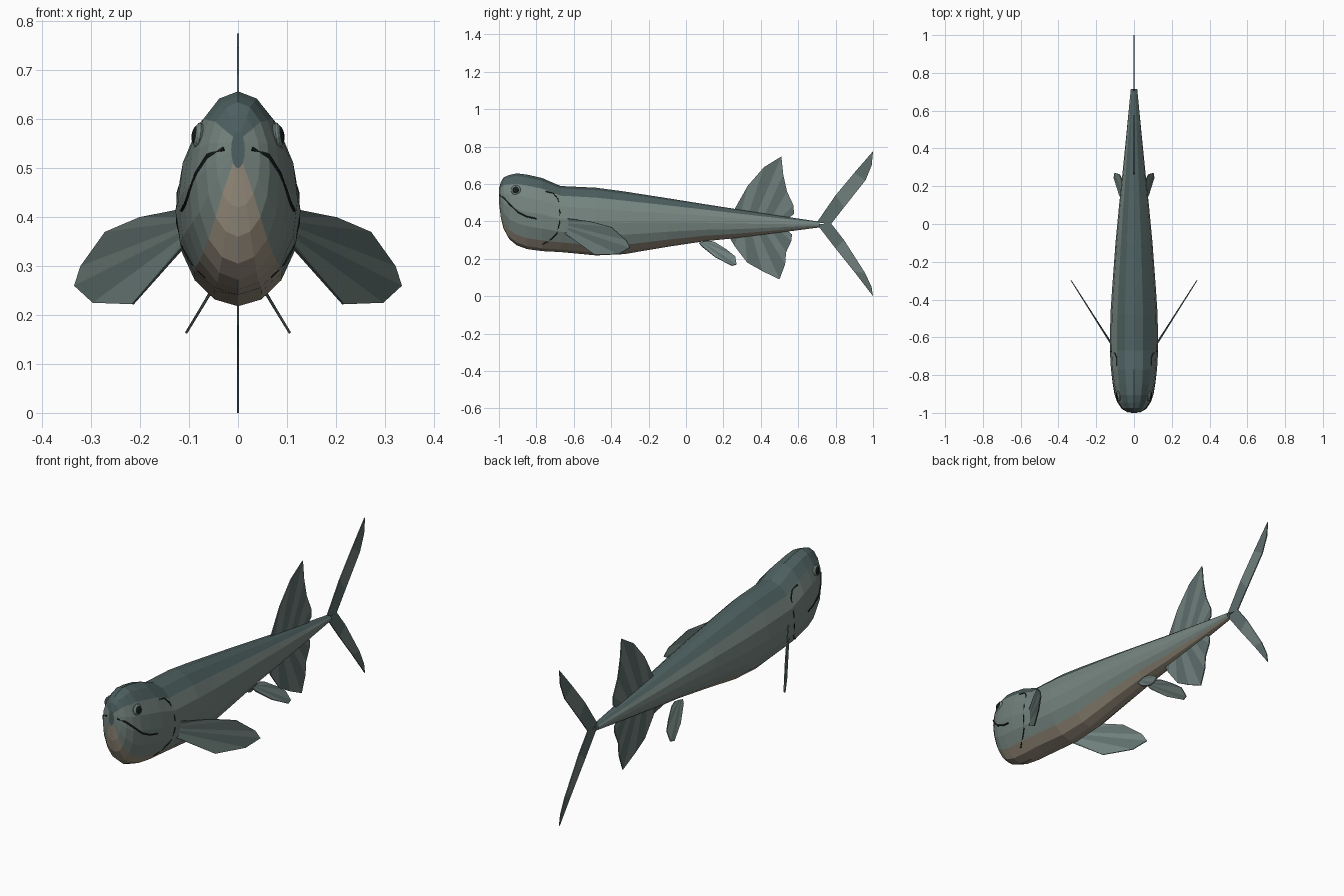
import bpy, bmesh, math
from mathutils import Vector
from mathutils.bvhtree import BVHTree

if "Cube" in bpy.data.objects:
    bpy.data.objects.remove(bpy.data.objects["Cube"])


def mat(name, r, g, b):
    m = bpy.data.materials.new(name)
    m.diffuse_color = (r, g, b, 1)
    m.use_nodes = True
    m.node_tree.nodes["Principled BSDF"].inputs["Base Color"].default_value = m.diffuse_color
    return m


BACK = mat("back", .075, .115, .115)
SIDE = mat("side", .18, .235, .215)
BELLY = mat("belly", .32, .275, .21)
FIN_A = mat("fin_dark", .11, .155, .148)
FIN_B = mat("fin_light", .16, .215, .2)
DARK = mat("dark", .008, .012, .012)


def add(name, bm, mats):
    me = bpy.data.meshes.new(name)
    bmesh.ops.recalc_face_normals(bm, faces=bm.faces)
    bm.to_mesh(me)
    bm.free()
    for m in mats:
        me.materials.append(m)
    ob = bpy.data.objects.new(name, me)
    bpy.context.collection.objects.link(ob)
    return ob


# body: elliptical rings (y, top, bottom, half width)
rings = [(-1, .575, .50, .014), (-.99, .61, .42, .045), (-.975, .635, .36, .065),
         (-.945, .648, .305, .085), (-.905, .657, .272, .1), (-.85, .65, .252, .111),
         (-.77, .632, .241, .122), (-.67, .589, .236, .128), (-.48, .58, .218, .125),
         (-.33, .56, .225, .115), (-.1, .524, .264, .098), (.1, .492, .294, .079),
         (.26, .467, .31, .062), (.5, .43, .34, .038), (.715, .398, .368, .017)]
N = 16
bm = bmesh.new()
loops = []
for y, t, b, w in rings:
    loops.append([bm.verts.new((w * math.sin(2 * math.pi * i / N), y,
                                (t + b) / 2 + (t - b) / 2 * math.cos(2 * math.pi * i / N)))
                  for i in range(N)])
for p, q in zip(loops, loops[1:]):
    for i in range(N):
        j = (i + 1) % N
        f = bm.faces.new((p[i], p[j], q[j], q[i]))
        k = min(i, N - 1 - i)
        f.material_index = 0 if k < 2 else 1 if k < 6 else 2
bm.faces.new(loops[0])
bm.faces.new(loops[-1])
bmesh.ops.recalc_face_normals(bm, faces=bm.faces)
tree = BVHTree.FromBMesh(bm)
add("body", bm, [BACK, SIDE, BELLY])


def on_skin(y, z):
    loc, nor, _, _ = tree.ray_cast(Vector((1, y, z)), Vector((-1, 0, 0)))
    return loc, nor


def flip(p, s):
    return Vector((p[0] * s, p[1], p[2]))


# fins: strips of ray panels between a root line and an outline
def strip(name, root, edge, thick=.005):
    bm = bmesh.new()
    a = [bm.verts.new(p) for p in root]
    b = [bm.verts.new(p) for p in edge]
    for i in range(len(a) - 1):
        f = bm.faces.new((a[i], a[i + 1], b[i + 1], b[i]))
        f.material_index = i % 2
    ob = add(name, bm, [FIN_A, FIN_B])
    m = ob.modifiers.new("thickness", 'SOLIDIFY')
    m.thickness = thick
    m.offset = 0


def fin(name, edge, a, b):
    n = len(edge) - 1
    a, b = Vector(a), Vector(b)
    strip(name, [a.lerp(b, i / n) for i in range(n + 1)], edge)


def mid(pts):
    return [(0, y, z) for y, z in pts]


fin("dorsal_fin", mid([(.265, .475), (.33, .59), (.417, .69), (.51, .747), (.52, .65),
                       (.54, .56), (.575, .485), (.577, .44)]), (0, .25, .445), (0, .54, .41))
fin("anal_fin", mid([(.235, .31), (.26, .267), (.327, .18), (.41, .133), (.50, .09),
                     (.53, .17), (.535, .235), (.563, .295), (.567, .33)]),
    (0, .24, .33), (0, .53, .36))
strip("tail_upper", mid([(.70, .395), (.80, .54), (.90, .66), (1, .775)]),
      mid([(.775, .385), (.845, .475), (.96, .62), (.993, .70)]))
strip("tail_lower", mid([(.70, .385), (.80, .255), (.90, .13), (1, 0)]),
      mid([(.775, .39), (.845, .30), (.957, .125), (.992, .05)]))

pectoral = [(.125, .415), (.20, .40), (.27, .37), (.32, .30), (.333, .26),
            (.295, .225), (.215, .222), (.115, .335)]
pelvic = [(.13, .295), (.16, .285), (.215, .25), (.263, .212), (.27, .17),
          (.245, .163), (.155, .21), (.08, .27)]


def curve(name, pts, r):
    cu = bpy.data.curves.new(name, 'CURVE')
    cu.dimensions = '3D'
    cu.bevel_depth = r
    cu.bevel_resolution = 0
    cu.use_fill_caps = True
    sp = cu.splines.new('POLY')
    sp.points.add(len(pts) - 1)
    for p, q in zip(sp.points, pts):
        p.co = (*q, 1)
    cu.materials.append(DARK)
    ob = bpy.data.objects.new(name, cu)
    bpy.context.collection.objects.link(ob)


def ball(name, loc, nor, r, flat, m):
    bm = bmesh.new()
    bmesh.ops.create_uvsphere(bm, u_segments=14, v_segments=8, radius=r)
    ob = add(name, bm, [m])
    ob.location = loc
    ob.rotation_euler = nor.to_track_quat('Z', 'Y').to_euler()
    ob.scale = (1, 1, flat)


mouth = [(-.995, .54), (-.975, .525), (-.94, .488), (-.9, .45), (-.85, .425), (-.8, .414)]
gill = [(-.765, .278), (-.72, .305), (-.69, .335), (-.677, .39), (-.675, .45),
        (-.685, .52), (-.71, .55), (-.75, .56)]

for s, side in ((1, "right"), (-1, "left")):
    # paired fins
    fin("pectoral_fin_" + side,
        [flip((x, -.64 + (x - .12) * 1.6, z), s) for x, z in pectoral],
        flip((.11, -.65, .41), s), flip((.105, -.65, .345), s))
    fin("pelvic_fin_" + side,
        [flip((.06 + (.24 - z) * .6, y, z), s) for y, z in pelvic],
        flip((.03, .11, .295), s), flip((.03, .07, .285), s))
    # mouth and gill lines laid on the skin
    for name, pts, r in (("mouth_", mouth, .0045), ("gill_line_", gill, .0035)):
        curve(name + side, [flip(on_skin(y, z)[0], s) for y, z in pts], r)
    # eyes
    loc, nor = on_skin(-.91, .567)
    nor = (nor + Vector((1, 0, 0))).normalized()
    ball("eye_" + side, flip(loc, s), flip(nor, s), .027, .4, FIN_B)
    ball("pupil_" + side, flip(loc + nor * .006, s), flip(nor, s), .019, .4, DARK)
